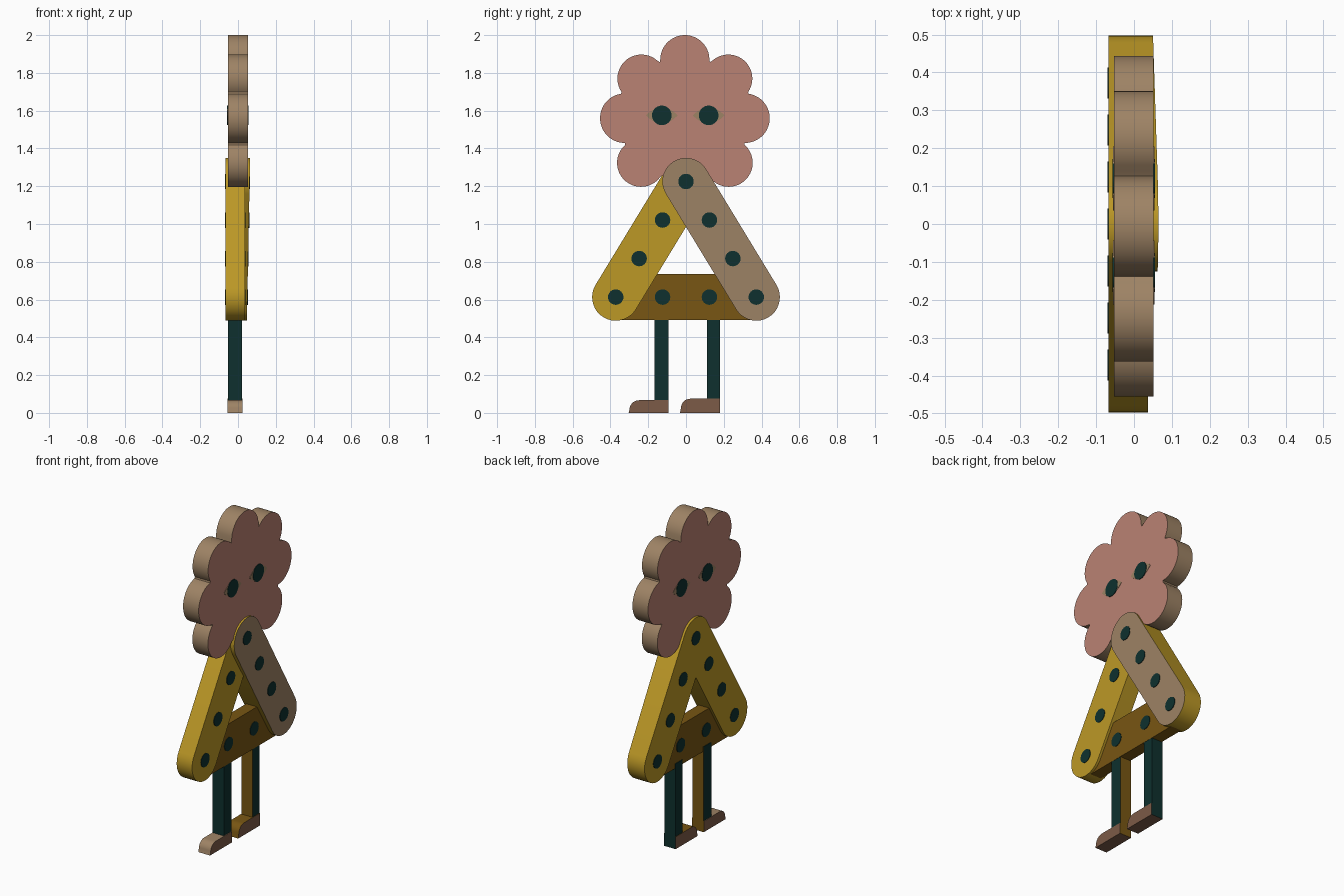
import bpy, bmesh
from math import sin, cos, pi, atan2, sqrt

cube = bpy.data.objects.get("Cube")
if cube:
    bpy.data.objects.remove(cube, do_unlink=True)


def material(name, rgb):
    """Flat material from an sRGB colour in 0..255."""
    colour = [(c / 255 / 12.92) if c < 11 else ((c / 255 + 0.055) / 1.055) ** 2.4 for c in rgb]
    mat = bpy.data.materials.new(name)
    mat.use_nodes = True
    mat.diffuse_color = (*colour, 1)
    node = next(n for n in mat.node_tree.nodes if n.type == 'BSDF_PRINCIPLED')
    node.inputs["Base Color"].default_value = (*colour, 1)
    return mat


pink = material("dusty_pink", (186, 130, 115))
beige = material("beige", (158, 131, 101))
yellow = material("mustard_yellow", (188, 152, 38))
amber = material("dark_amber", (120, 86, 19))
teal = material("dark_teal", (14, 48, 46))
brown = material("shoe_brown", (124, 91, 71))


def prism(name, outline, x0, x1, mats, rule=None, lean=None):
    """Extrude a (y, z) outline along x; rule(normal) picks the material slot."""
    bm = bmesh.new()
    low = [bm.verts.new((x0, y, z)) for y, z in outline]
    high = [bm.verts.new((x1 + (lean(z) if lean else 0), y, z)) for y, z in outline]
    bm.faces.new(low)
    bm.faces.new(high)
    for i in range(len(low)):
        j = (i + 1) % len(low)
        bm.faces.new((low[i], low[j], high[j], high[i]))
    bmesh.ops.recalc_face_normals(bm, faces=bm.faces)
    bm.normal_update()
    if rule:
        for face in bm.faces:
            face.material_index = rule(face.normal)
    mesh = bpy.data.meshes.new(name)
    bm.to_mesh(mesh)
    bm.free()
    for mat in mats:
        mesh.materials.append(mat)
    obj = bpy.data.objects.new(name, mesh)
    bpy.context.collection.objects.link(obj)
    bpy.ops.object.select_all(action='DESELECT')
    obj.select_set(True)
    bpy.context.view_layer.objects.active = obj
    bpy.ops.object.shade_smooth_by_angle(angle=pi / 7)
    return obj


def arc(cy, cz, r, start, end, n):
    return [(cy + r * cos(start + (end - start) * i / n),
             cz + r * sin(start + (end - start) * i / n)) for i in range(n + 1)]


def capsule(a, b, r):
    """Round-ended bar outline between two (y, z) points."""
    t = atan2(b[1] - a[1], b[0] - a[0])
    return arc(*b, r, t - pi / 2, t + pi / 2, 18) + arc(*a, r, t + pi / 2, t + 3 * pi / 2, 18)


def plate(name, outline, x, mat, half=0.003):
    prism(name, outline, x - half, x + half, [mat])


def dots(name, spots, x_back, x_front):
    """Round plates on both faces of a bar."""
    for i, (y, z) in enumerate(spots):
        disc = arc(y, z, 0.041, 0, 2 * pi, 24)[:-1]
        front = x_front(z) if callable(x_front) else x_front
        plate(f"{name}_dot_{i}_left", disc, front, teal)
        plate(f"{name}_dot_{i}_right", disc, x_back, teal)


def along(a, b, steps):
    return [(a[0] + (b[0] - a[0]) * s / 3, a[1] + (b[1] - a[1]) * s / 3) for s in steps]


# Triangular body of three round-ended bars
apex, front_foot, rear_foot = (0, 1.225), (-0.372, 0.613), (0.372, 0.613)
BACK = -0.067


def lean(z):
    return (z - 0.49) * 0.02


prism("front_bar", capsule(front_foot, apex, 0.125), BACK, 0.037, [yellow])
prism("rear_bar", capsule(apex, rear_foot, 0.125), BACK, 0.047, [yellow, beige],
      lambda n: int(n.x > 0.9), lean)
prism("bottom_bar", capsule(front_foot, rear_foot, 0.122), -0.05, 0.022, [amber])
dots("front_bar", along(front_foot, apex, (0, 1, 2)), BACK, 0.037)
dots("rear_bar", along(apex, rear_foot, (0, 1, 2, 3)), BACK, lambda z: 0.047 + lean(z))
dots("bottom_bar", along(front_foot, rear_foot, (1, 2)), -0.05, 0.022)

# Flower-shaped head: the outer reach of a ring of petals around a core
HY, HZ = -0.006, 1.56
petals = [(0, 0.31, 0.13)]
for side in (-1, 1):
    petals += [(side * 0.23, 0.21, 0.127), (side * 0.318, 0, 0.131), (side * 0.232, -0.236, 0.127)]


def reach(angle):
    far = 0.325
    for py, pz, r in petals:
        forward = py * cos(angle) + pz * sin(angle)
        gap = r * r - (py * py + pz * pz - forward * forward)
        if forward > 0 and gap > 0:
            far = max(far, forward + sqrt(gap))
    return far


outline = [(HY + reach(2 * pi * i / 240) * cos(2 * pi * i / 240),
            HZ + reach(2 * pi * i / 240) * sin(2 * pi * i / 240)) for i in range(240)]
prism("flower_head", outline, -0.053, 0.052, [beige, pink], lambda n: int(abs(n.x) > 0.9))

# Eyes on both faces: almond plate with a round pupil
for label, y in (("front", -0.128), ("rear", 0.12)):
    ts = [i / 8 - 1 for i in range(17)]
    almond = [(y + 0.084 * t, 1.575 + 0.043 * (1 - t * t)) for t in ts]
    almond += [(y + 0.084 * t, 1.575 - 0.043 * (1 - t * t)) for t in ts[-2:0:-1]]
    for face, x in (("left", 0.052), ("right", -0.053)):
        plate(f"{label}_eye_{face}", almond, x, beige, 0.002)
        plate(f"{label}_pupil_{face}", arc(y, 1.575, 0.052, 0, 2 * pi, 28)[:-1], x, teal, 0.004)

# Legs with amber inner sides, and shoes pointing forward
for label, y0, y1, top, inward, toe in (("front", -0.167, -0.092, 0.067, 1, beige),
                                        ("rear", 0.11, 0.18, 0.075, -1, amber)):
    prism(f"{label}_leg", [(y0, top - 0.01), (y1, top - 0.01), (y1, 0.52), (y0, 0.52)],
          -0.054, 0.021, [teal, amber], lambda n: int(n.y * inward > 0.9))
    tip = y1 - 0.212
    shoe = [(y1, 0), (y1, top)] + arc(tip + 0.055, top - 0.05, 0.05, pi / 2, pi, 8) + [(tip, 0)]
    heel = amber if inward > 0 else teal
    prism(f"{label}_shoe", shoe, -0.056, 0.024, [brown, toe, heel],
          lambda n: 2 if n.y > 0.9 else int(abs(n.x) < 0.5 and n.z > -0.5))
